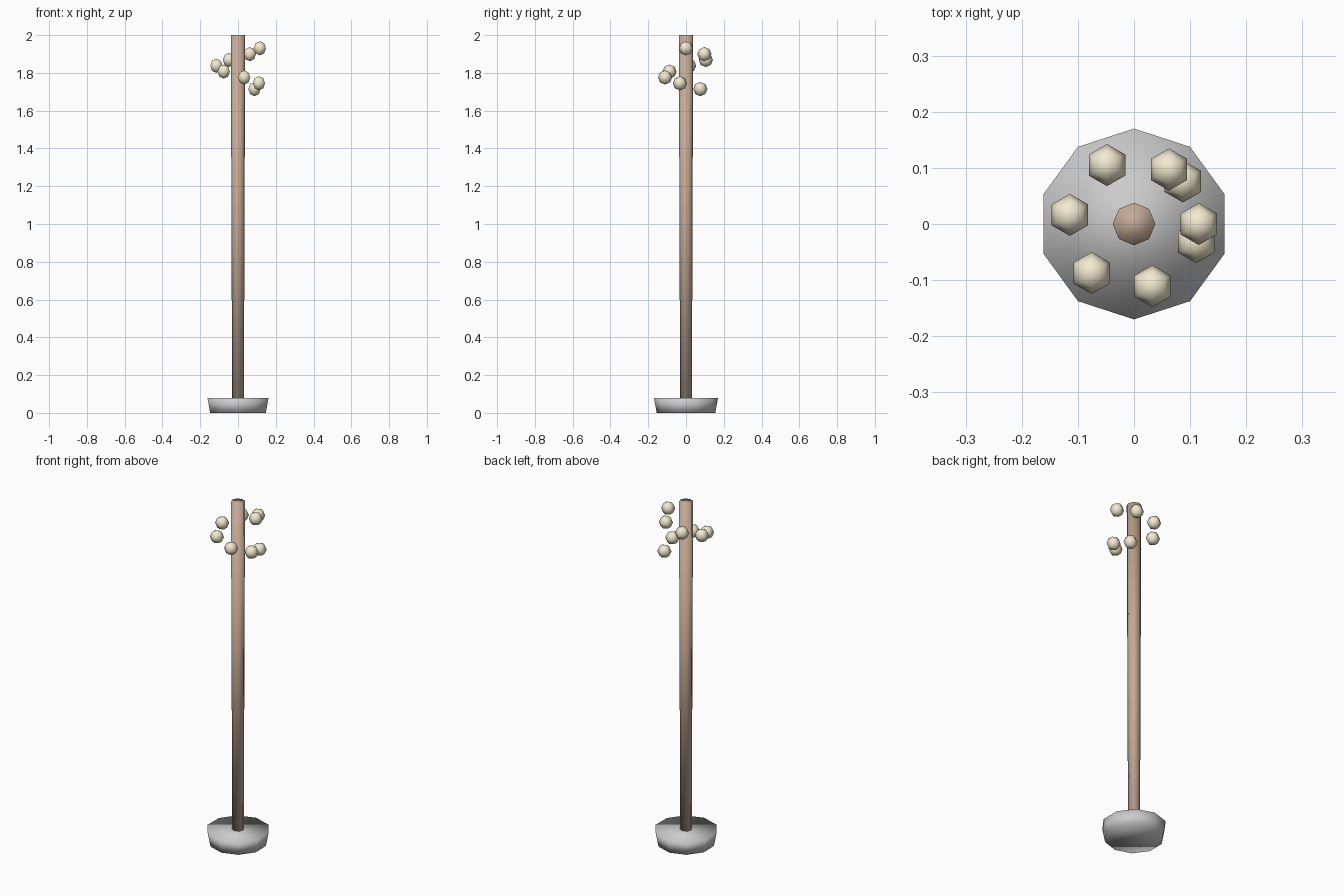
import bpy
import math

if "Cube" in bpy.data.objects:
    bpy.data.objects.remove(bpy.data.objects["Cube"])


def finish(name, color=None):
    # Name, smooth and colour the newest object
    obj = bpy.context.object
    obj.name = name
    bpy.ops.object.shade_smooth()
    if color:
        mat = bpy.data.materials.new(name + "_paint")
        mat.diffuse_color = (*color, 1)
        mat.use_nodes = True
        mat.node_tree.nodes["Principled BSDF"].inputs["Base Color"].default_value = mat.diffuse_color
        obj.data.materials.append(mat)
    return obj


# Ten-sided stone base, wider at the top
bpy.ops.mesh.primitive_cone_add(vertices=10, radius1=0.155, radius2=0.17,
                                depth=0.08, location=(0, 0, 0.04))
finish("base")

# Eight-sided pole, slightly thicker at the top, running down through the base
bpy.ops.mesh.primitive_cone_add(vertices=8, radius1=0.031, radius2=0.038,
                                depth=2, location=(0, 0, 1))
finish("pole", (0.55, 0.40, 0.31))

# Low-poly beads spiralling down around the top, one radian apart
bpy.ops.mesh.primitive_uv_sphere_add(segments=6, ring_count=4, radius=0.0375)
bead = finish("bead_1", (0.90, 0.82, 0.62))
for i in range(8):
    obj = bead
    if i:
        obj = bpy.data.objects.new(f"bead_{i + 1}", bead.data)
        bpy.context.collection.objects.link(obj)
    obj.location = (0.1155 * math.cos(i), 0.1155 * math.sin(i), 1.93 - 0.0308 * i)
